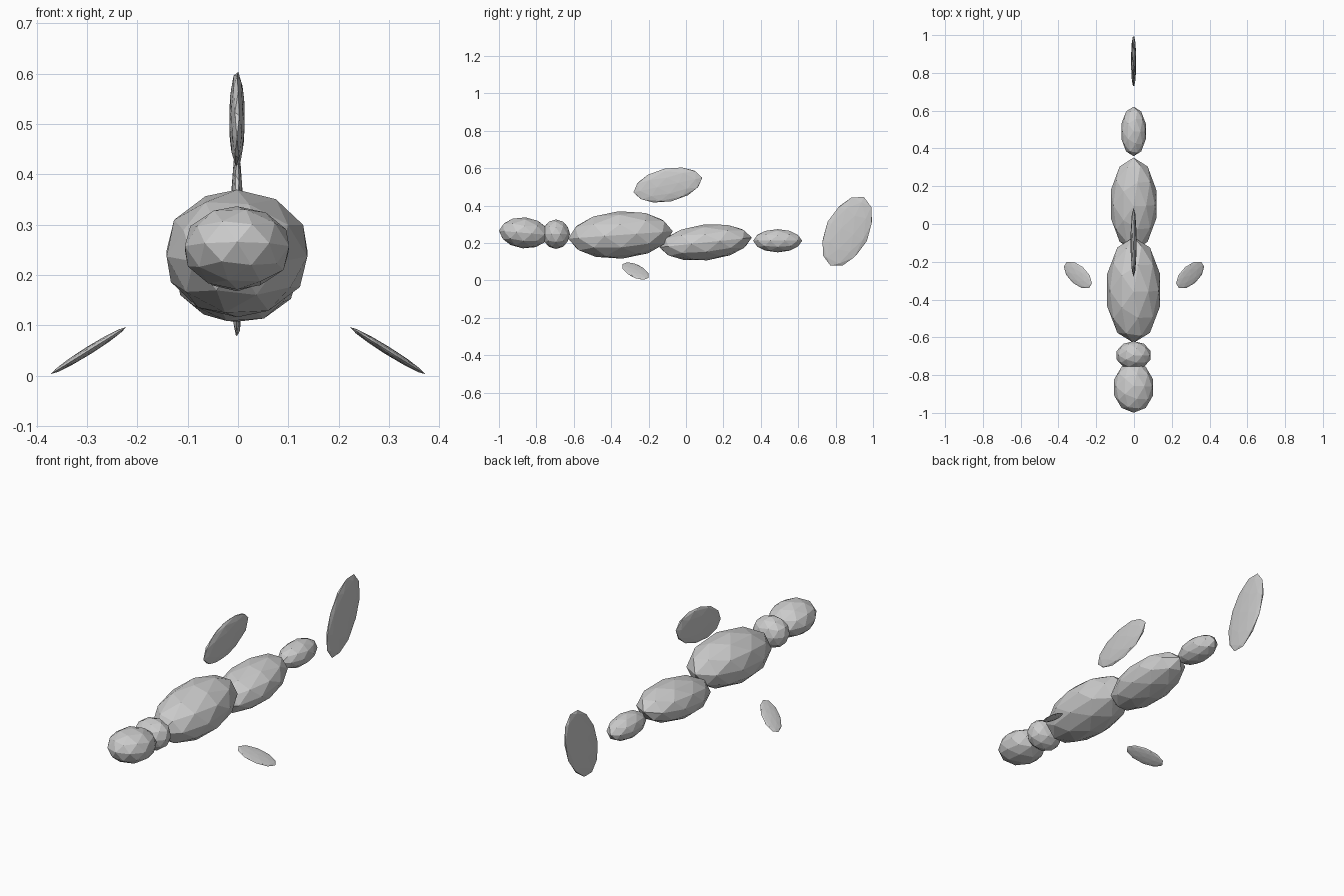
import bpy
from math import radians
from mathutils import Matrix, Vector

if "Cube" in bpy.data.objects:
    bpy.data.objects.remove(bpy.data.objects["Cube"])


def blob(name, center, radii, tilt=0, rot=None):
    """Low-poly ellipsoid with flat faces, tilted about x (degrees) or by a matrix."""
    bpy.ops.mesh.primitive_ico_sphere_add(subdivisions=2, radius=1)
    ob = bpy.context.object
    ob.name = name
    if rot is None:
        rot = Matrix.Rotation(radians(tilt), 4, 'X')
    scale = Matrix.Diagonal(Vector((*radii, 1)))
    ob.data.transform(rot @ scale)
    ob.location = center
    return ob


CX = -0.002

# Body chain from snout to tail stalk
blob("head", (CX, -0.865, 0.254), (0.109, 0.135, 0.083), -5)
blob("neck", (CX, -0.695, 0.247), (0.094, 0.075, 0.079))
blob("front_body", (CX, -0.35, 0.243), (0.147, 0.28, 0.127), 4)
blob("rear_body", (CX, 0.105, 0.203), (0.126, 0.248, 0.096), 6)
blob("tail_stalk", (CX, 0.49, 0.212), (0.068, 0.131, 0.062))

# Upright fins
blob("tail_fin", (CX, 0.862, 0.262), (0.014, 0.117, 0.204), -26)
blob("back_fin", (CX, -0.097, 0.51), (0.016, 0.188, 0.089), 12)

# Side fins: swept back and drooping outward
for side, label in ((1, "left"), (-1, "right")):
    turn = (Matrix.Rotation(radians(32 * side), 4, 'Y')
            @ Matrix.Rotation(radians(36 * side), 4, 'Z'))
    blob(label + "_side_fin", (0.297 * side, -0.27, 0.05), (0.102, 0.052, 0.008), rot=turn)
